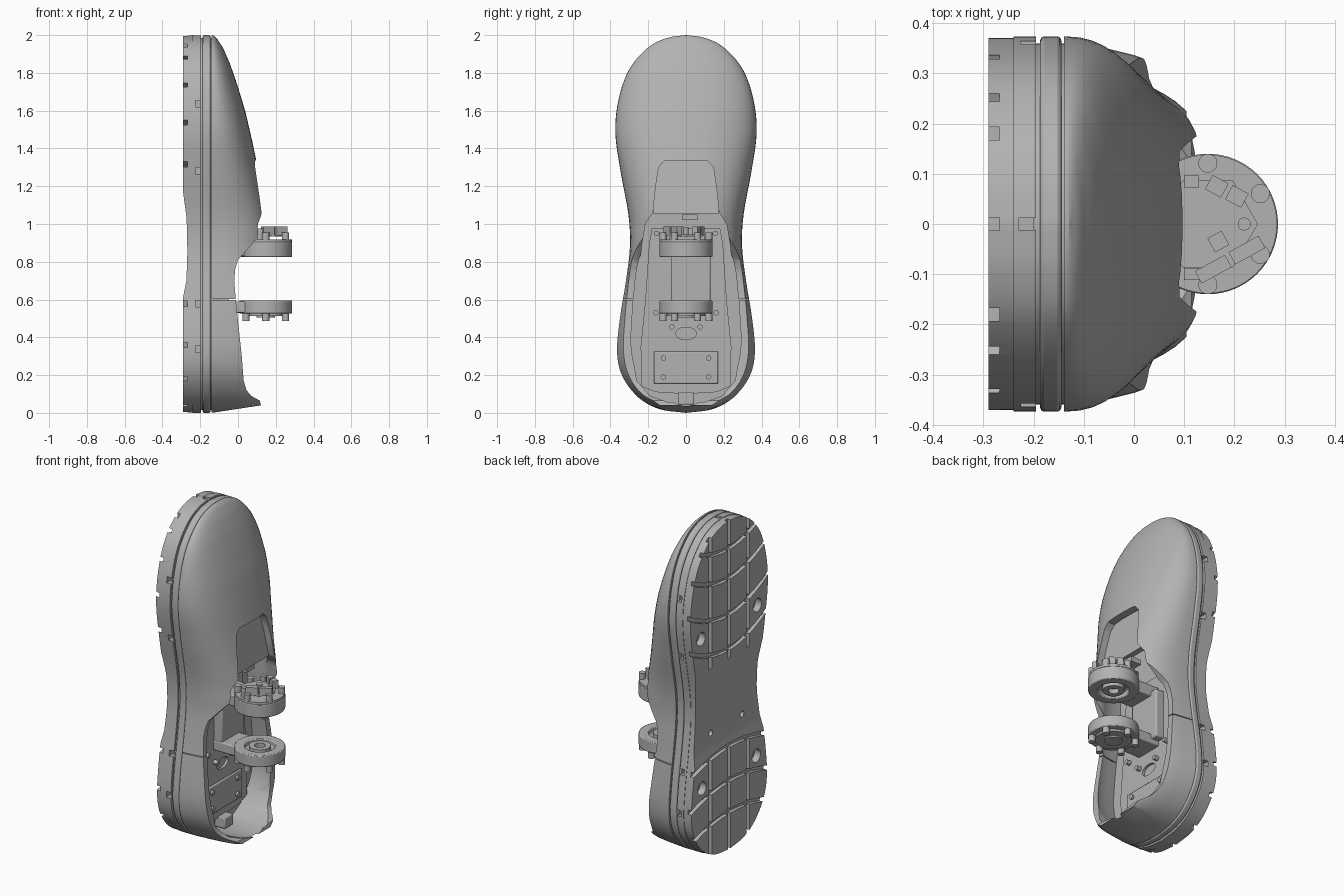
import bpy, bmesh
from math import cos, sin, pi
from mathutils import Matrix, Vector

old = bpy.data.objects.get("Cube")
if old:
    bpy.data.objects.remove(old)

grey = bpy.data.materials.new("mid grey")
grey.use_nodes = True
grey.diffuse_color = (0.45, 0.45, 0.45, 1)
grey.node_tree.nodes["Principled BSDF"].inputs["Base Color"].default_value = (0.45, 0.45, 0.45, 1)
parts = []


# ---------- helpers ----------
def finish(name, bm, keep=True):
    bmesh.ops.recalc_face_normals(bm, faces=bm.faces)
    me = bpy.data.meshes.new(name)
    bm.to_mesh(me)
    bm.free()
    ob = bpy.data.objects.new(name, me)
    bpy.context.collection.objects.link(ob)
    me.materials.append(grey)
    if keep:
        parts.append(ob)
    else:
        ob.hide_render = True
    return ob


def prism(name, pts, axis, lo, hi, keep=True):
    """Extrude a closed 2D profile along one axis."""
    place = {"x": lambda p, h: (h, p[0], p[1]),
             "y": lambda p, h: (p[0], h, p[1]),
             "z": lambda p, h: (p[0], p[1], h)}[axis]
    bm = bmesh.new()
    a = [bm.verts.new(place(p, lo)) for p in pts]
    b = [bm.verts.new(place(p, hi)) for p in pts]
    bm.faces.new(a)
    bm.faces.new(b)
    for i in range(len(a)):
        j = (i + 1) % len(a)
        bm.faces.new((a[i], a[j], b[j], b[i]))
    return finish(name, bm, keep)


def box(name, x, y, z, keep=True):
    return prism(name, [(x[0], y[0]), (x[1], y[0]), (x[1], y[1]), (x[0], y[1])], "z", z[0], z[1], keep)


def disc(name, c, r, axis, lo, hi, keep=True, n=48, squash=1):
    pts = [(c[0] + r * cos(2 * pi * i / n), c[1] + squash * r * sin(2 * pi * i / n)) for i in range(n)]
    return prism(name, pts, axis, lo, hi, keep)


def cut(ob, *cutters):
    for c in cutters:
        m = ob.modifiers.new("cut", "BOOLEAN")
        m.operation, m.solver, m.object = "DIFFERENCE", "EXACT", c
    bpy.context.view_layer.update()
    dg = bpy.context.evaluated_depsgraph_get()
    me = bpy.data.meshes.new_from_object(ob.evaluated_get(dg))
    ob.modifiers.clear()
    ob.data = me
    for c in cutters:
        bpy.data.objects.remove(c)


def bevel(ob, width):
    m = ob.modifiers.new("bevel", "BEVEL")
    m.width, m.segments, m.angle_limit = width, 2, 0.9


def spline(pts, steps):
    """Catmull-Rom curve through the points."""
    p = [Vector(q) for q in pts]
    p = [2 * p[0] - p[1]] + p + [2 * p[-1] - p[-2]]
    out = []
    for a, b, c, d in zip(p, p[1:], p[2:], p[3:]):
        for k in range(steps):
            t = k / steps
            out.append(0.5 * (2 * b + (c - a) * t + (2 * a - 5 * b + 4 * c - d) * t * t
                              + (3 * b - a - 3 * c + d) * t ** 3))
    return out + [p[-2]]


def lerp(table, z):
    for (z0, v0), (z1, v1) in zip(table, table[1:]):
        if z <= z1:
            t = max(0, (z - z0) / (z1 - z0))
            return v0 + (v1 - v0) * t
    return table[-1][1]


def mirror(half):
    """Close a half profile of (y, z) points across y = 0."""
    return list(half) + [(-y, z) for y, z in reversed(half) if y > 0.001]


# ---------- foot outline: half width against height ----------
half = spline([(0, 0), (.14, .02), (.25, .08), (.335, .19), (.365, .32), (.35, .5), (.318, .7),
               (.297, .88), (.305, 1.05), (.345, 1.27), (.374, 1.48), (.357, 1.66), (.3, 1.82),
               (.2, 1.935), (.1, 1.985), (0, 2)], 5)


def outline(inset=0):
    return mirror([(y * (1 - inset / .37), 1 + (z - 1) * (1 - inset)) for y, z in half])


# ---------- sole ----------
bevel(prism("midsole", outline(), "x", -.187, -.145), .008)
prism("sole_core", outline(.014), "x", -.2, -.125)
band = prism("outsole_band", outline(), "x", -.24, -.195)
cut(band, *[box("slot", (-.225, -.18), (s * .33 - .07, s * .33 + .07), (z, z + .035), False)
            for s in (-1, 1) for z in (.32, .56, 1.265, 1.62)],
    box("toe_slot", (-.23, -.18), (-.012, .012), (1.97, 2.1), False))

tread = prism("tread", outline(.003), "x", -.29, -.2395)
cutters = [prism("arch", [(-.32, .58), (-.291, .61), (-.273, .7), (-.268, .85), (-.272, 1.03),
                          (-.291, 1.17), (-.32, 1.2)], "y", -.5, .5, False)]
ys = [i * .08 - .4 for i in range(11)]
for z0, sag in ((1.93, .1), (1.75, .1), (1.53, .1), (1.32, .1), (.57, -.06), (.36, -.06), (.17, -.06)):
    arc = [(y, z0 - sag * (1 - (y / .36) ** 2)) for y in ys]
    cutters.append(prism("groove", [(y, z - .013) for y, z in arc] + [(y, z + .013) for y, z in reversed(arc)],
                         "x", -.32, -.268, False))
for y in (-.18, 0, .18):
    for lo, hi in ((-.1, .62), (1.16, 2.1)):
        cutters.append(box("groove", (-.32, -.268), (y - .013, y + .013), (lo, hi), False))
for s in (-1, 1):
    for y, z in ((.27, 1.38), (.26, .47)):
        cutters.append(disc("hole", (s * y, z), .04, "x", -.32, -.25, False, 24))
    cutters.append(disc("hole", (s * .15, .76), .018, "x", -.32, -.25, False, 16))
cut(tread, *cutters)

# ---------- upper shell ----------
heights = [(0, .31), (.95, .315), (1.05, .3), (1.2, .265), (1.33, .238), (1.45, .213), (1.6, .178),
           (1.75, .132), (1.85, .097), (1.93, .062), (1.98, .03), (2, .008)]
powers = [(0, 4), (.5, 3.6), (1, 2.5), (1.5, 2.3), (2, 2.1)]


def dome(name, inset, base, keep):
    bm = bmesh.new()
    rows, n = [], 28
    for y, z in half[1:-1]:
        w, h, p = y * (1 - inset / .33), lerp(heights, z) - inset, lerp(powers, z)
        h, row = max(h, .006), []
        for i in range(n + 1):
            a = pi * i / n
            x = h * abs(sin(a)) ** (2 / p)
            lean = 1 - lerp([(.0, .5), (.5, .45), (.95, 0)], z) * x
            c = cos(a)
            yy = w * lean * abs(c) ** (2 / p) * (1 if c > 0 else -1)
            row.append(bm.verts.new((base + x, yy, 1 + (z - 1) * (1 - inset))))
        rows.append(row)
    for r, s in zip(rows, rows[1:]):
        for i in range(n):
            bm.faces.new((r[i], r[i + 1], s[i + 1], s[i]))
        bm.faces.new((r[n], r[0], s[0], s[n]))
    bm.faces.new(rows[0])
    bm.faces.new(rows[-1])
    return finish(name, bm, keep)


upper = dome("upper_shell", 0, -.14, True)
opening = mirror([(0, .05), (.1, .058), (.19, .09), (.26, .17), (.282, .3), (.268, .45), (.25, .65),
                  (.235, .88), (.215, 1.0), (.175, 1.06), (.16, 1.2), (.145, 1.3), (.115, 1.335), (0, 1.335)])
rim = [(.5, .985), (.14, .985), (.13, .955), (.0, .81), (-.015, .76), (-.02, .7), (-.01, .58), (.02, .3),
       (.03, .17), (.045, .12), (.07, .09), (.115, .065), (.122, .04), (-.16, -.003), (-.16, -.1), (.5, -.1)]
cut(upper, dome("hollow", .034, -.15, False),
    prism("rim", rim, "y", -.5, .5, False),
    prism("opening", opening, "x", -.09, .5, False),
    box("seam", (-.15, .2), (-.5, .5), (.597, .602), False))

# sloping panel behind the instep opening
prism("instep_panel", [(.0, 1.345), (.04, 1.345), (.085, 1.055), (.05, 1.055)], "y", -.172, .172)

# ---------- floor inside the shell ----------
floor = prism("floor_plate", mirror([(0, .1), (.16, .11), (.235, .14), (.24, .35), (.215, .6), (.195, .9),
                                     (.18, .98), (0, .98)]), "x", -.13, -.105)
cut(floor, disc("oval", (0, .42), .055, "x", -.12, 0, False, 24, .6))
bevel(box("heel_cover", (-.105, -.09), (-.17, .17), (.155, .325)), .005)
bevel(box("heel_tab", (-.13, -.06), (-.04, .04), (.045, .11)), .005)
bevel(box("cable_block", (-.11, -.05), (-.08, .13), (.56, .86)), .008)
for s in (-1, 1):
    for y, z in ((.12, .19), (.12, .29), (.16, .53), (.155, .95), (.075, .455)):
        disc("floor_screw", (s * y, z), .014, "x", -.11, -.078, n=16)

# ---------- ankle drive: two discs on arms ----------
C = (.147, 0)
for name, lo, hi, face in (("upper", .825, .905, -1), ("lower", .525, .595, 1)):
    ring = disc(name + "_drive_disc", C, .14, "z", lo, hi, n=64)
    cut(ring, disc("well", C, .085, "z", *((lo - .1, lo + .03) if face < 0 else (hi - .03, hi + .1)), False))
    bevel(ring, .005)
    a, b = (lo, lo + .03) if face < 0 else (hi - .03, hi)
    hub = disc(name + "_hub", C, .06, "z", a, b)
    cut(hub, disc("bore", C, .03, "z", a - .01, b + .01, False))
    bevel(box(name + "_arm", (-.11, .05), (-.085, .085), (lo + .005, hi - .005)), .006)
    e, f = (hi, hi + .014) if face < 0 else (lo - .012, lo)
    disc(name + "_flange", C, .138 if face < 0 else .1, "z", e, f, n=64)
    for i in range(6):
        t = pi / 6 + i * pi / 3
        c = (C[0] + .121 * cos(t), .121 * sin(t))
        disc(name + "_bolt", c, .019, "z", *((hi, .955) if face < 0 else (.487, lo)), n=16)
disc("lower_cap", C, .05, "z", .505, .515, n=32)

# circuit board and connectors on top
disc("circuit_board", C, .1, "z", .935, .945, n=6)
disc("centre_post", (.22, 0), .013, "z", .94, .985, n=16)
for x, y, w, d, turn in ((.165, .075, .018, .016, -.5), (.205, .055, .018, .016, -.5),
                         (.168, -.035, .016, .016, .5), (.158, -.09, .034, .014, .5), (.225, -.052, .034, .014, .5)):
    plug = box("connector", (-w, w), (-d, d), (.94, .988))
    plug.data.transform(Matrix.Translation((x, y, 0)) @ Matrix.Rotation(turn, 4, "Z"))
for y in (-.1, .085):
    box("standoff", (.1, .13), (y - .012, y + .012), (.915, .975))
box("cable_plug", (.0, .07), (-.02, .06), (1.02, 1.05))

# ---------- shading ----------
bpy.ops.object.select_all(action="DESELECT")
for ob in parts:
    ob.select_set(True)
bpy.context.view_layer.objects.active = parts[0]
bpy.ops.object.shade_smooth_by_angle(angle=.6)
